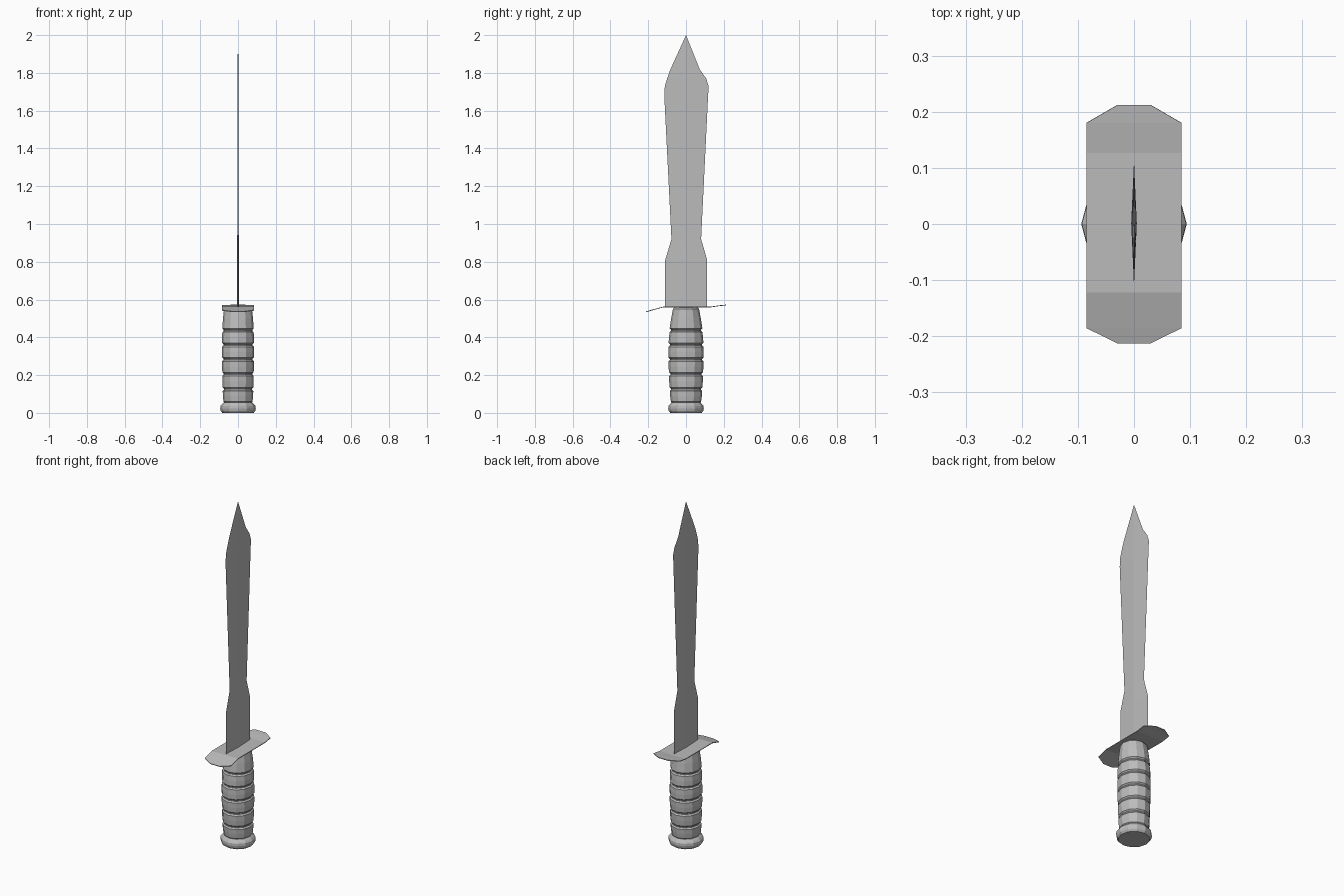
import bpy, bmesh, math

cube = bpy.data.objects.get("Cube")
if cube:
    bpy.data.objects.remove(cube)

steel = bpy.data.materials.new("plain grey")
steel.use_nodes = True
GREY = (0.5, 0.5, 0.5, 1)
steel.diffuse_color = GREY
steel.node_tree.nodes["Principled BSDF"].inputs["Base Color"].default_value = GREY


def loft(name, rings, closed=True):
    """Skin a list of equal-length point rings, capping the ends when closed."""
    bm = bmesh.new()
    rows = [[bm.verts.new(p) for p in ring] for ring in rings]
    n = len(rows[0])
    for a, b in zip(rows, rows[1:]):
        for i in range(n if closed else n - 1):
            j = (i + 1) % n
            bm.faces.new((a[i], a[j], b[j], b[i]))
    if closed:
        bm.faces.new(rows[0][::-1])
        bm.faces.new(rows[-1])
    bmesh.ops.remove_doubles(bm, verts=bm.verts, dist=1e-5)
    bmesh.ops.recalc_face_normals(bm, faces=bm.faces)
    mesh = bpy.data.meshes.new(name)
    bm.to_mesh(mesh)
    bm.free()
    mesh.materials.append(steel)
    obj = bpy.data.objects.new(name, mesh)
    bpy.context.collection.objects.link(obj)
    return obj


def turned(name, profile, sides=12):
    """Faceted oval solid from (z, x radius, y radius) steps."""
    turns = [math.tau * i / sides for i in range(sides)]
    return loft(name, [[(rx * math.cos(t), ry * math.sin(t), z) for t in turns]
                       for z, rx, ry in profile])


# Blade: flat diamond section, (z, rear edge, front edge, half thickness)
blade = [(0.56, -0.11, 0.112, 0.005), (0.81, -0.11, 0.112, 0.005),
         (0.92, -0.077, 0.08, 0.004), (1.68, -0.115, 0.117, 0.003),
         (1.73, -0.112, 0.12, 0.003), (1.77, -0.1, 0.107, 0.003),
         (1.82, -0.082, 0.072, 0.002), (1.995, -0.002, 0.002, 0.0005),
         (2.0, -0.0005, 0.0005, 0.0002)]
loft("blade", [[(0, a, z), (t, (a + b) / 2, z), (0, b, z), (-t, (a + b) / 2, z)]
               for z, a, b, t in blade])

# Cross guard: thin plate with one end bent down and the other up
guard = [(-0.212, 0.535, 0.03), (-0.185, 0.543, 0.085), (-0.122, 0.56, 0.085),
         (0.127, 0.56, 0.085), (0.18, 0.568, 0.085), (0.212, 0.571, 0.03)]
plate = loft("cross_guard", [[(-w, y, z), (w, y, z)] for y, z, w in guard], closed=False)
solid = plate.modifiers.new("thickness", "SOLIDIFY")
solid.thickness = 0.004
solid.offset = 0

# Grip: bulging bands separated by narrow grooves
bands = [0.05, 0.125, 0.205, 0.283, 0.36, 0.437, 0.56]
radii = [(0.077, 0.08), (0.081, 0.086), (0.083, 0.09), (0.084, 0.093),
         (0.084, 0.092), (0.083, 0.087), (0.074, 0.069)]
grip = []
for k in range(6):
    (ax, ay), (bx, by) = radii[k], radii[k + 1]
    lo, hi = bands[k], bands[k + 1]
    grip += [(lo + 0.003, ax - 0.007, ay - 0.007), (lo + 0.01, ax, ay),
             ((lo + hi) / 2, (ax + bx) / 2 + 0.001, (ay + by) / 2 + 0.001),
             (hi - 0.01, bx, by), (hi - 0.003, bx - 0.007, by - 0.007)]
turned("grip", grip)

# Pommel: rounded end cap
turned("pommel", [(0, 0.083, 0.083), (0.01, 0.091, 0.091), (0.022, 0.094, 0.094),
                  (0.036, 0.093, 0.093), (0.046, 0.085, 0.085), (0.055, 0.074, 0.077)])
